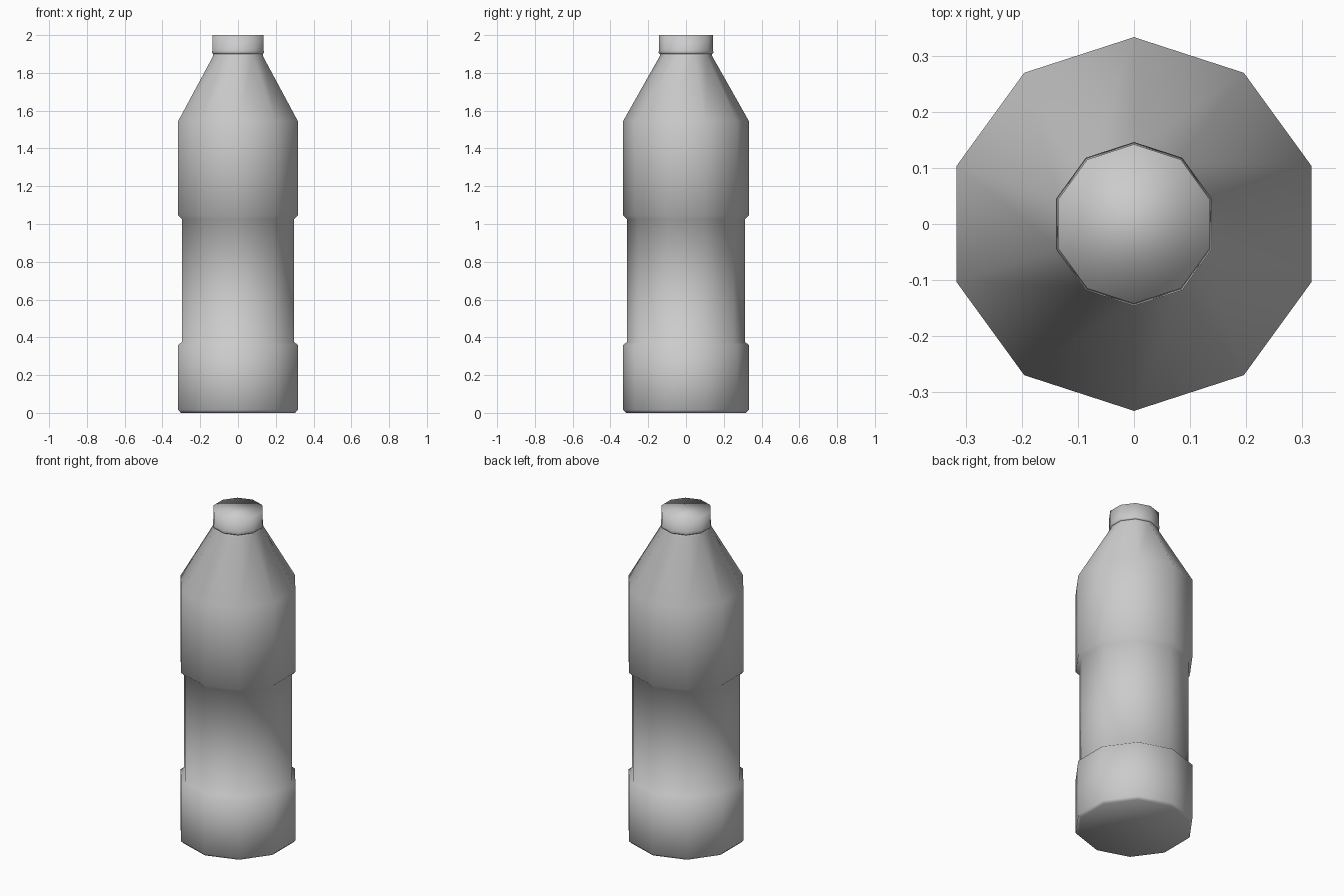
import bpy
import bmesh
from math import cos, sin, pi

cube = bpy.data.objects.get("Cube")
if cube:
    bpy.data.objects.remove(cube, do_unlink=True)

SIDES = 10

# One plain grey plastic
plastic = bpy.data.materials.new("grey plastic")
plastic.use_nodes = True
colour = (0.6, 0.6, 0.6, 1.0)
plastic.diffuse_color = colour
plastic.node_tree.nodes["Principled BSDF"].inputs["Base Color"].default_value = colour


def lathe(name, profile):
    """Spin (radius, height) points into a closed ten-sided solid."""
    bm = bmesh.new()
    rings = []
    for r, z in profile:
        angles = [pi / 2 + 2 * pi * i / SIDES for i in range(SIDES)]
        rings.append([bm.verts.new((r * cos(a), r * sin(a), z)) for a in angles])
    for low, high in zip(rings, rings[1:]):
        for i in range(SIDES):
            j = (i + 1) % SIDES
            bm.faces.new((low[i], low[j], high[j], high[i]))
    bm.faces.new(rings[0][::-1])
    bm.faces.new(rings[-1])
    for face in bm.faces:
        face.smooth = True
    mesh = bpy.data.meshes.new(name)
    bm.to_mesh(mesh)
    bm.free()
    mesh.materials.append(plastic)
    obj = bpy.data.objects.new(name, mesh)
    bpy.context.collection.objects.link(obj)
    return obj


# Body: base, recessed label band, upper band, sloping shoulder, neck
lathe("bottle_body", [
    (0.318, 0), (0.333, 0.015), (0.333, 0.36), (0.312, 0.375),
    (0.312, 1.025), (0.333, 1.045), (0.333, 1.545), (0.138, 1.89),
    (0.138, 1.905),
])

# Screw cap with a slim collar under it
lathe("bottle_cap", [
    (0.138, 1.9), (0.146, 1.908), (0.142, 1.92), (0.142, 2.0),
])
